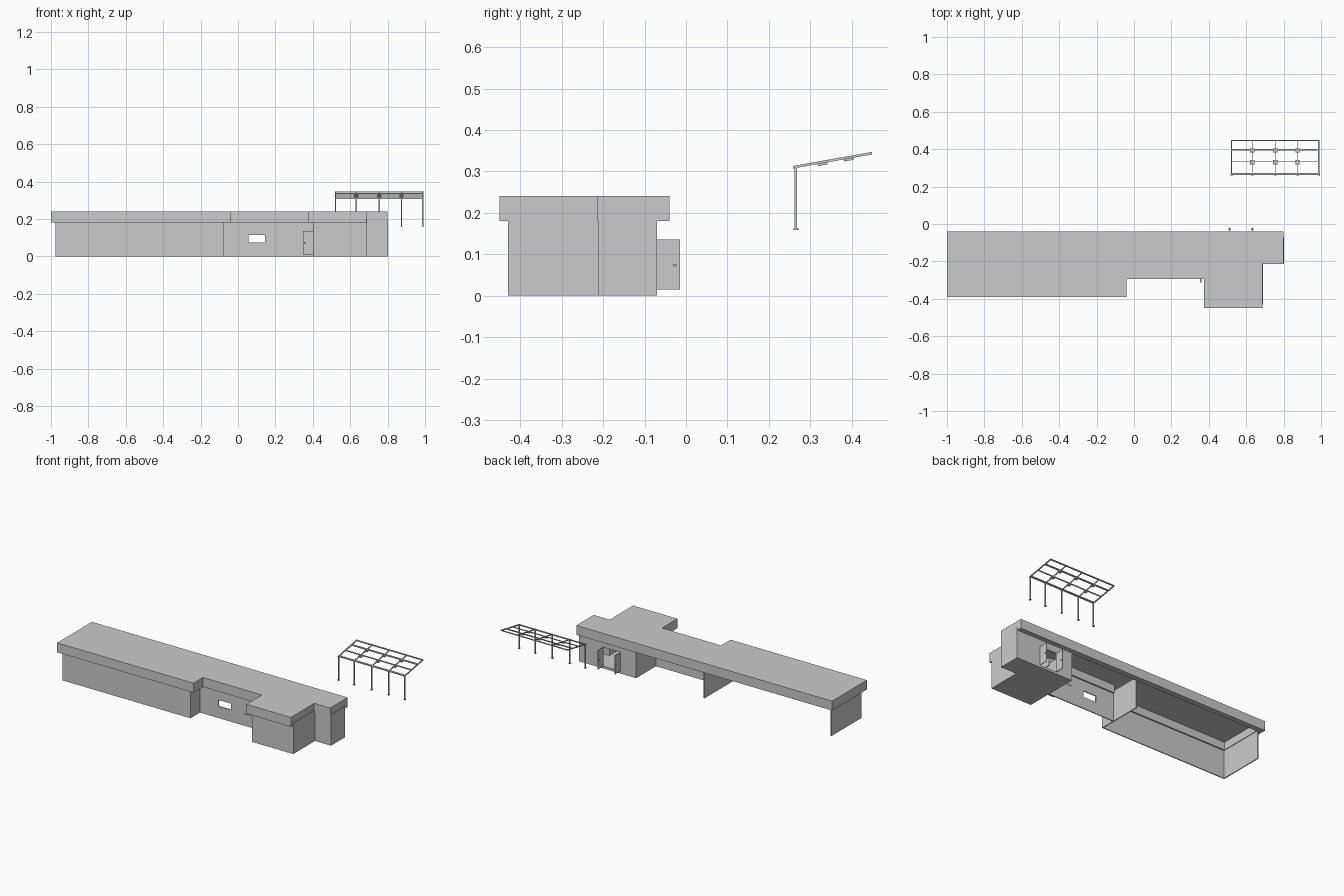
import bpy, bmesh, math
from mathutils import Vector

if "Cube" in bpy.data.objects:
    bpy.data.objects.remove(bpy.data.objects["Cube"])


def mesh_object(name, bm):
    bmesh.ops.recalc_face_normals(bm, faces=bm.faces)
    me = bpy.data.meshes.new(name)
    bm.to_mesh(me)
    bm.free()
    ob = bpy.data.objects.new(name, me)
    bpy.context.collection.objects.link(ob)
    return ob


def add_box(bm, x0, x1, y0, y1, z0, z1):
    vs = bmesh.ops.create_cube(bm, size=1)["verts"]
    for v in vs:
        v.co = Vector(((x0 + x1) / 2 + v.co.x * (x1 - x0),
                       (y0 + y1) / 2 + v.co.y * (y1 - y0),
                       (z0 + z1) / 2 + v.co.z * (z1 - z0)))
    return vs


def boxes(name, *specs):
    bm = bmesh.new()
    for s in specs:
        add_box(bm, *s)
    return mesh_object(name, bm)


def prism(name, outline, z0, z1, recess=None):
    """Extruded outline; recess = (rim width, depth) hollows the underside."""
    bm = bmesh.new()
    base = bm.faces.new([bm.verts.new((x, y, z0)) for x, y in outline])
    ret = bmesh.ops.extrude_face_region(bm, geom=[base], use_keep_orig=True)
    for v in [g for g in ret["geom"] if isinstance(g, bmesh.types.BMVert)]:
        v.co.z = z1
    bmesh.ops.recalc_face_normals(bm, faces=bm.faces)
    if recess:
        bottom = min(bm.faces, key=lambda f: f.calc_center_median().z)
        bmesh.ops.inset_region(bm, faces=[bottom], thickness=recess[0], use_even_offset=True)
        ret = bmesh.ops.extrude_face_region(bm, geom=[bottom])
        for v in [g for g in ret["geom"] if isinstance(g, bmesh.types.BMVert)]:
            v.co.z += recess[1]
        if bottom.is_valid:
            bmesh.ops.delete(bm, geom=[bottom], context="FACES_ONLY")
    return mesh_object(name, bm)


T = 0.006     # wall thickness
H = 0.197     # wall height


def wall(name, axis, a0, a1, c0, holes=()):
    """Wall along x or y from a0 to a1, with holes (h0, h1, z0, z1)."""
    parts, cur = [], a0
    for h0, h1, z0, z1 in holes:
        parts.append((cur, h0, 0, H))
        if z0 > 0:
            parts.append((h0, h1, 0, z0))
        parts.append((h0, h1, z1, H))
        cur = h1
    parts.append((cur, a1, 0, H))
    if axis == "x":
        return boxes(name, *[(p, q, c0, c0 + T, z0, z1) for p, q, z0, z1 in parts])
    return boxes(name, *[(c0, c0 + T, p, q, z0, z1) for p, q, z0, z1 in parts])


# Flat roof with deep fascia and recessed underside
prism("roof", [(-1, -0.04), (-1, -0.39), (-0.04, -0.39), (-0.04, -0.295), (0.375, -0.295),
               (0.375, -0.45), (0.687, -0.45), (0.687, -0.215), (0.8, -0.215), (0.8, -0.04)],
      0.18, 0.24, recess=(0.035, 0.05))

# Open-backed left wing and middle section
wall("wing_end_wall", "y", -0.365, -0.07, -0.975)
wall("wing_front_wall", "x", -0.975, -0.075, -0.37)
wall("wing_partition", "y", -0.365, -0.07, -0.081)
wall("middle_front_wall", "x", -0.075, 0.40, -0.275,
     [(0.055, 0.145, 0.075, 0.115), (0.235, 0.325, 0.075, 0.115)])
boxes("window_panel", (0.235, 0.325, -0.273, -0.271, 0.075, 0.115))

# Enclosed L-shaped room at the right
wall("room_left_wall", "y", -0.43, -0.07, 0.40, [(-0.35, -0.295, 0.015, 0.135)])
wall("room_front_wall", "x", 0.40, 0.69, -0.43)
wall("room_right_wall", "y", -0.43, -0.212, 0.684)
wall("annex_front_wall", "x", 0.684, 0.803, -0.212)
wall("annex_right_wall", "y", -0.212, -0.07, 0.797)
wall("room_back_wall", "x", 0.40, 0.803, -0.076, [(0.512, 0.632, 0.015, 0.135)])
prism("room_floor", [(0.402, -0.428), (0.688, -0.428), (0.688, -0.21),
                     (0.801, -0.21), (0.801, -0.072), (0.402, -0.072)], 0, 0.015)

# Open double doors at the back and open side door, with handles
for side, x in (("left", 0.51), ("right", 0.63)):
    boxes(f"back_door_{side}", (x, x + 0.004, -0.072, -0.015, 0.015, 0.135))
    boxes(f"back_door_handle_{side}", (x - 0.004, x + 0.008, -0.031, -0.023, 0.07, 0.077))
boxes("side_door", (0.347, 0.402, -0.295, -0.291, 0.01, 0.135))
boxes("side_door_handle", (0.354, 0.362, -0.312, -0.291, 0.07, 0.077))

# Sloped canopy frame: positions along the slope follow y
X = [0.522, 0.632, 0.755, 0.875, 0.988]
Y0, Y1, Z0, Z1 = 0.258, 0.449, 0.310, 0.344
slope = (Z1 - Z0) / (Y1 - Y0)


def sloped(name, x0, x1, y0, y1, dz0, dz1):
    bm = bmesh.new()
    for v in add_box(bm, x0, x1, y0, y1, dz0, dz1):
        v.co.z += Z0 + (v.co.y - Y0) * slope
    return mesh_object(name, bm)


for i, x in enumerate(X):
    w = 0.003 if i in (0, 4) else 0.002
    sloped(f"canopy_rafter_{i}", x - w, x + w, Y0, Y1, -0.003, 0.003)
    boxes(f"canopy_post_{i}", (x - 0.003, x + 0.003, 0.262, 0.268, 0.16, 0.311))
    boxes(f"canopy_post_base_{i}", (x - 0.006, x + 0.006, 0.259, 0.271, 0.159, 0.163))
for i, (y, w) in enumerate([(0.268, 0.005), (0.333, 0.002), (0.396, 0.004), (0.446, 0.003)]):
    sloped(f"canopy_rail_{i}", X[0], X[-1], y - w, y + w, -0.003, 0.003)

# Small plates under the inner crossings
for i, x in enumerate(X[1:4]):
    for j, y in enumerate((0.33, 0.393)):
        sloped(f"canopy_plate_{i}_{j}", x - 0.011, x + 0.011, y - 0.011, y + 0.011, -0.008, -0.003)
